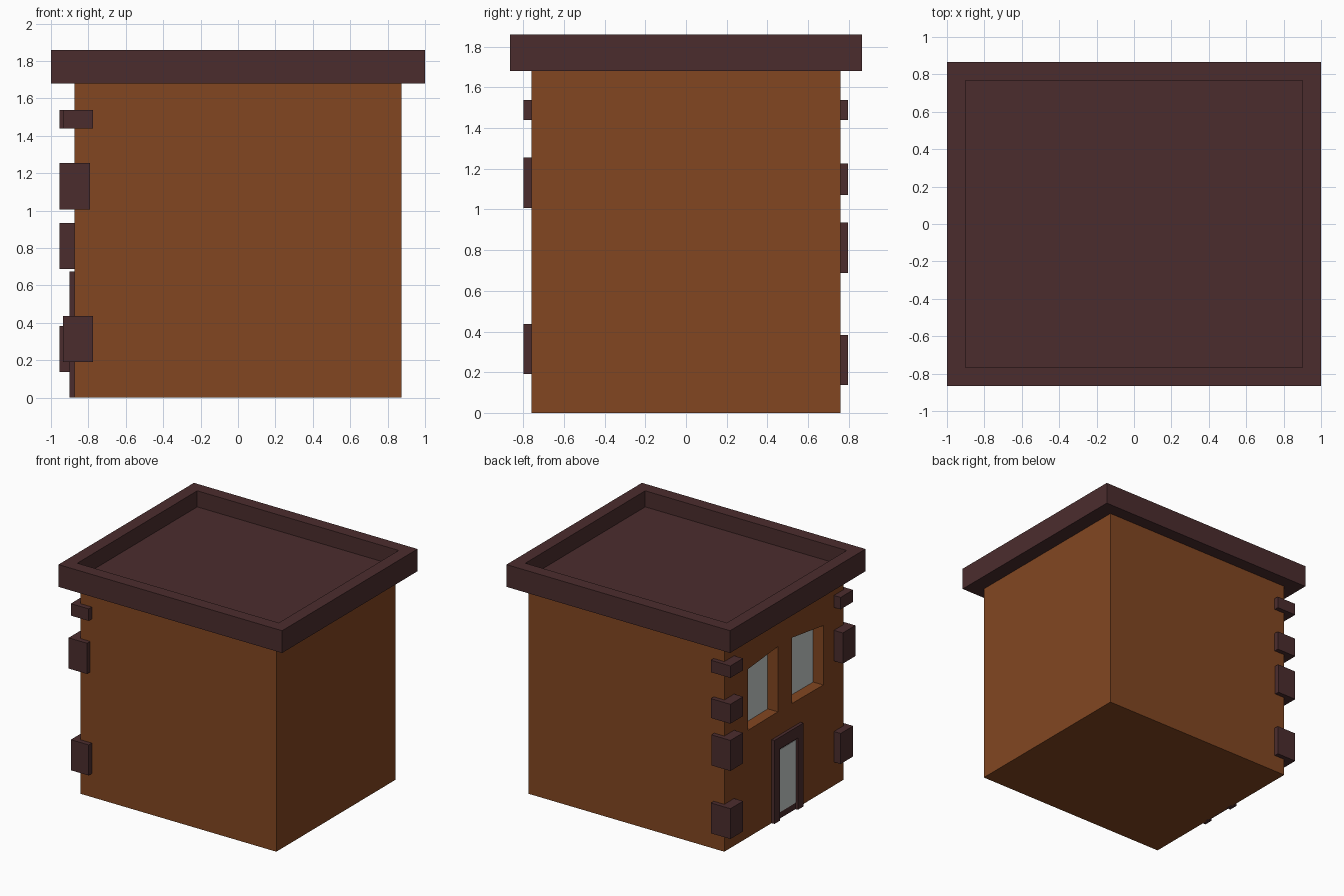
import bpy, bmesh

if "Cube" in bpy.data.objects:
    bpy.data.objects.remove(bpy.data.objects["Cube"])


def material(name, srgb):
    lin = [c / 12.92 if c <= 0.04045 else ((c + 0.055) / 1.055) ** 2.4 for c in srgb]
    m = bpy.data.materials.new(name)
    m.diffuse_color = (*lin, 1)
    m.use_nodes = True
    m.node_tree.nodes["Principled BSDF"].inputs["Base Color"].default_value = m.diffuse_color
    return m


WALL = material("brown_wall", (0.51, 0.275, 0.13))
TRIM = material("dark_trim", (0.295, 0.175, 0.18))
GLASS = material("pale_glass", (0.78, 0.81, 0.80))


def finish(name, bm, *mats):
    bmesh.ops.recalc_face_normals(bm, faces=bm.faces)
    me = bpy.data.meshes.new(name)
    bm.to_mesh(me)
    bm.free()
    for m in mats:
        me.materials.append(m)
    ob = bpy.data.objects.new(name, me)
    bpy.context.collection.objects.link(ob)
    return ob


def box_bm(x, y, z):
    bm = bmesh.new()
    bmesh.ops.create_cube(bm, size=1)
    for v in bm.verts:
        v.co = [r[0] if c < 0 else r[1] for c, r in zip(v.co, (x, y, z))]
    return bm


def box(name, x, y, z, mat):
    return finish(name, box_bm(x, y, z), mat)


# walls
body = finish("walls", box_bm((-0.875, 0.875), (-0.76, 0.76), (0, 1.69)), WALL, GLASS)

# crooked window recesses in the left wall, outlines as (y, z)
windows = [
    [(0.46, 0.866), (0.077, 0.87), (0.077, 1.397), (0.46, 1.36)],
    [(-0.102, 0.868), (-0.504, 0.865), (-0.504, 1.345), (-0.102, 1.40)],
]
for outline in windows:
    bm = bmesh.new()
    f = bm.faces.new([bm.verts.new((-1.0, y, z)) for y, z in outline])
    ext = bmesh.ops.extrude_face_region(bm, geom=[f])
    for v in ext["geom"]:
        if isinstance(v, bmesh.types.BMVert):
            v.co.x = -0.785
    cutter = finish("window_cutter", bm, WALL)
    cutter.hide_render = True
    mod = body.modifiers.new("recess", 'BOOLEAN')
    mod.operation = 'DIFFERENCE'
    mod.solver = 'EXACT'
    mod.object = cutter
    bpy.context.view_layer.objects.active = body
    bpy.ops.object.modifier_apply(modifier=mod.name)
    bpy.data.objects.remove(cutter)

# window panes: the back faces of the recesses
for p in body.data.polygons:
    p.material_index = int(p.normal.x < -0.9 and p.center.x > -0.85)

# roof slab with sunken top
bm = box_bm((-1, 1), (-0.865, 0.865), (1.68, 1.86))
bmesh.ops.recalc_face_normals(bm, faces=bm.faces)
top = max(bm.faces, key=lambda f: f.calc_center_median().z)
bmesh.ops.inset_region(bm, faces=[top], thickness=0.14)
ret = bmesh.ops.extrude_discrete_faces(bm, faces=[top])
for v in ret["faces"][0].verts:
    v.co.z = 1.73
finish("roof", bm, TRIM)

# corner stones: (outer x, inner x, bottom z, top z)
front = [(-0.935, -0.775, 0.19, 0.437), (-0.955, -0.79, 1.007, 1.255),
         (-0.935, -0.775, 1.44, 1.537)]
back = [(-0.955, -0.78, 0.138, 0.383), (-0.955, -0.785, 0.688, 0.935),
        (-0.955, -0.78, 1.07, 1.227), (-0.955, -0.78, 1.44, 1.537)]
for side, y, stones in (("front", (-0.80, -0.64), front), ("back", (0.635, 0.797), back)):
    for i, (x0, x1, z0, z1) in enumerate(stones):
        box(f"{side}_corner_stone_{i + 1}", (x0, x1), y, (z0, z1), TRIM)

# door: frame posts, lintel, panel and pane
for name, y in (("back", (0.083, 0.155)), ("front", (-0.215, -0.145))):
    box(f"{name}_door_post", (-0.90, -0.86), y, (0, 0.675), TRIM)
box("door_lintel", (-0.90, -0.86), (-0.15, 0.09), (0.58, 0.675), TRIM)
box("door_panel", (-0.879, -0.87), (-0.15, 0.09), (0, 0.60), TRIM)
box("door_pane", (-0.882, -0.874), (-0.143, 0.081), (0.053, 0.56), GLASS)
